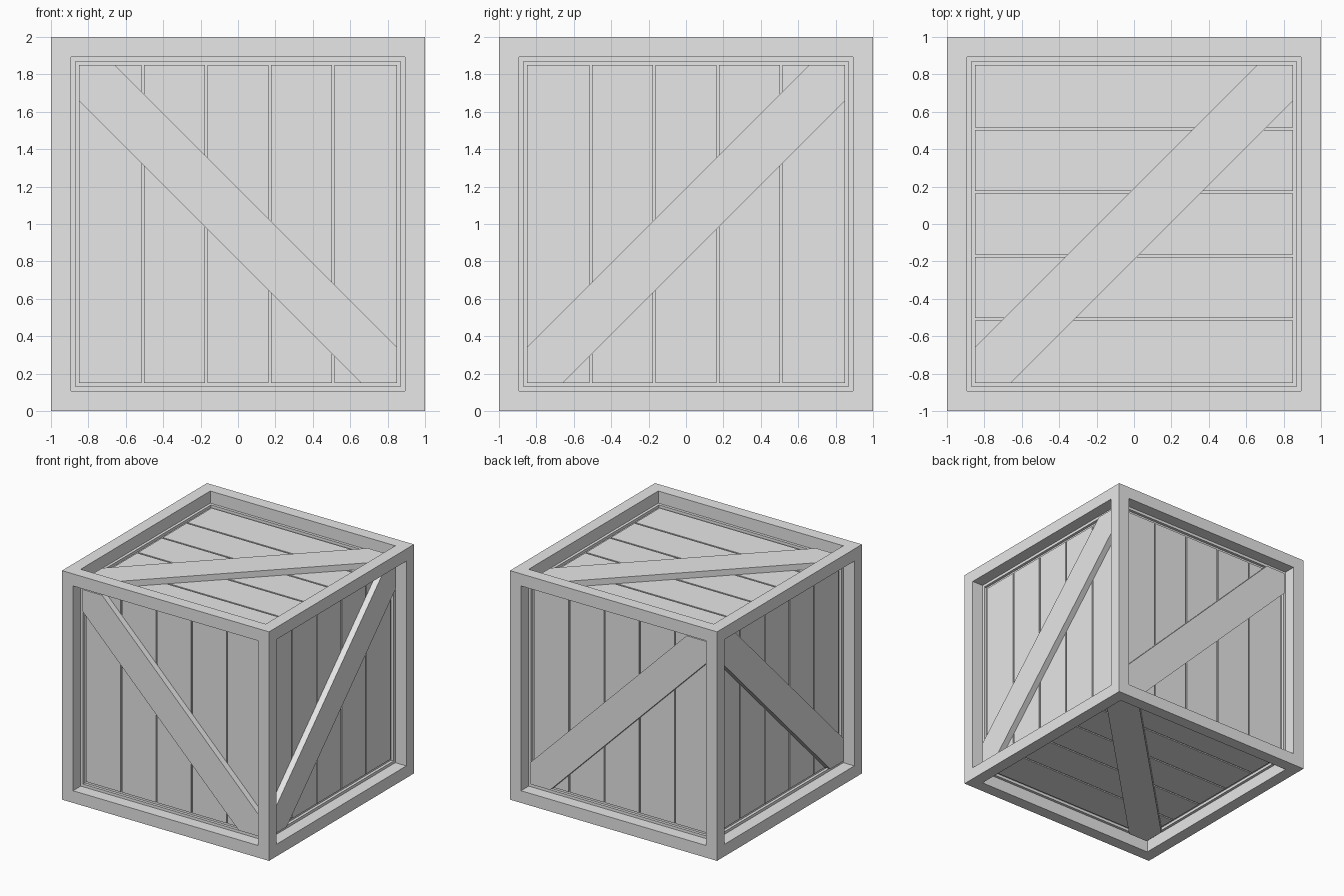
import bpy
import bmesh
from math import radians
from mathutils import Matrix, Vector

default = bpy.data.objects.get("Cube")
if default:
    bpy.data.objects.remove(default, do_unlink=True)

HALF = 1.0       # half of the crate's side
OPEN = 0.85      # half of each framed opening
PANEL = 0.12     # depth of the planks behind the frame
BRACE = 0.067    # depth of the brace's outer face
REACH = 0.19     # offset of the brace edges from the diagonal
GROOVE = 0.014   # gap between planks
CENTRE = Matrix.Translation((0, 0, HALF))

wood = bpy.data.materials.new("grey_wood")
wood.use_nodes = True
wood.diffuse_color = (0.8, 0.8, 0.8, 1)
wood.node_tree.nodes["Principled BSDF"].inputs["Base Color"].default_value = (0.8, 0.8, 0.8, 1)


def finish(name, bm, matrix=CENTRE):
    bm.transform(matrix)
    bmesh.ops.recalc_face_normals(bm, faces=bm.faces)
    mesh = bpy.data.meshes.new(name)
    bm.to_mesh(mesh)
    bm.free()
    mesh.materials.append(wood)
    obj = bpy.data.objects.new(name, mesh)
    bpy.context.collection.objects.link(obj)
    return obj


def add_box(bm, low, high):
    low, high = Vector(low), Vector(high)
    place = Matrix.Translation((low + high) / 2) @ Matrix.Diagonal((*(high - low), 1))
    bmesh.ops.create_cube(bm, size=1, matrix=place)


# Frame: every cube face is inset, and its opening is pushed inwards
bm = bmesh.new()
bmesh.ops.create_cube(bm, size=2 * HALF)
sides = list(bm.faces)
bmesh.ops.inset_individual(bm, faces=sides, thickness=HALF - OPEN)
for face in sides:
    normal = face.normal.copy()
    pushed = bmesh.ops.extrude_discrete_faces(bm, faces=[face])["faces"][0]
    bmesh.ops.translate(bm, verts=pushed.verts, vec=-normal * (PANEL + 0.01))
finish("frame", bm)


# Planks and brace are drawn in a flat panel: x across, y up, z outwards
def planks(name, matrix):
    bm = bmesh.new()
    count = 5
    pitch = 2 * OPEN / count
    for i in range(count):
        left = -OPEN + i * pitch + (GROOVE / 2 if i else 0)
        right = -OPEN + (i + 1) * pitch - (GROOVE / 2 if i < count - 1 else 0)
        add_box(bm, (left, -OPEN, HALF - PANEL - 0.02), (right, OPEN, HALF - PANEL))
    finish(name, bm, matrix)


def brace(name, matrix, slope):
    bm = bmesh.new()
    cut = OPEN - REACH
    outline = [(-OPEN, -OPEN), (-cut, -OPEN), (OPEN, cut),
               (OPEN, OPEN), (cut, OPEN), (-OPEN, -cut)]
    face = bm.faces.new([bm.verts.new((x * slope, y, HALF - PANEL)) for x, y in outline])
    top = bmesh.ops.extrude_face_region(bm, geom=[face])["geom"]
    bmesh.ops.translate(bm, vec=(0, 0, PANEL - BRACE),
                        verts=[v for v in top if isinstance(v, bmesh.types.BMVert)])
    finish(name, bm, matrix)


# Side walls: upright planks, turned about the vertical axis
upright = Matrix.Rotation(radians(90), 4, 'X')
for name, angle, slope in (("front", 0, -1), ("right", 90, 1),
                           ("back", 180, 1), ("left", 270, -1)):
    turn = CENTRE @ Matrix.Rotation(radians(angle), 4, 'Z') @ upright
    planks(name + "_planks", turn)
    brace(name + "_brace", turn, slope)

# Lid and floor: planks run along x
quarter = Matrix.Rotation(radians(90), 4, 'Z')
for name, flip, slope in (("top", 0, 1), ("bottom", 180, -1)):
    turn = CENTRE @ Matrix.Rotation(radians(flip), 4, 'X')
    planks(name + "_planks", turn @ quarter)
    brace(name + "_brace", turn, slope)
